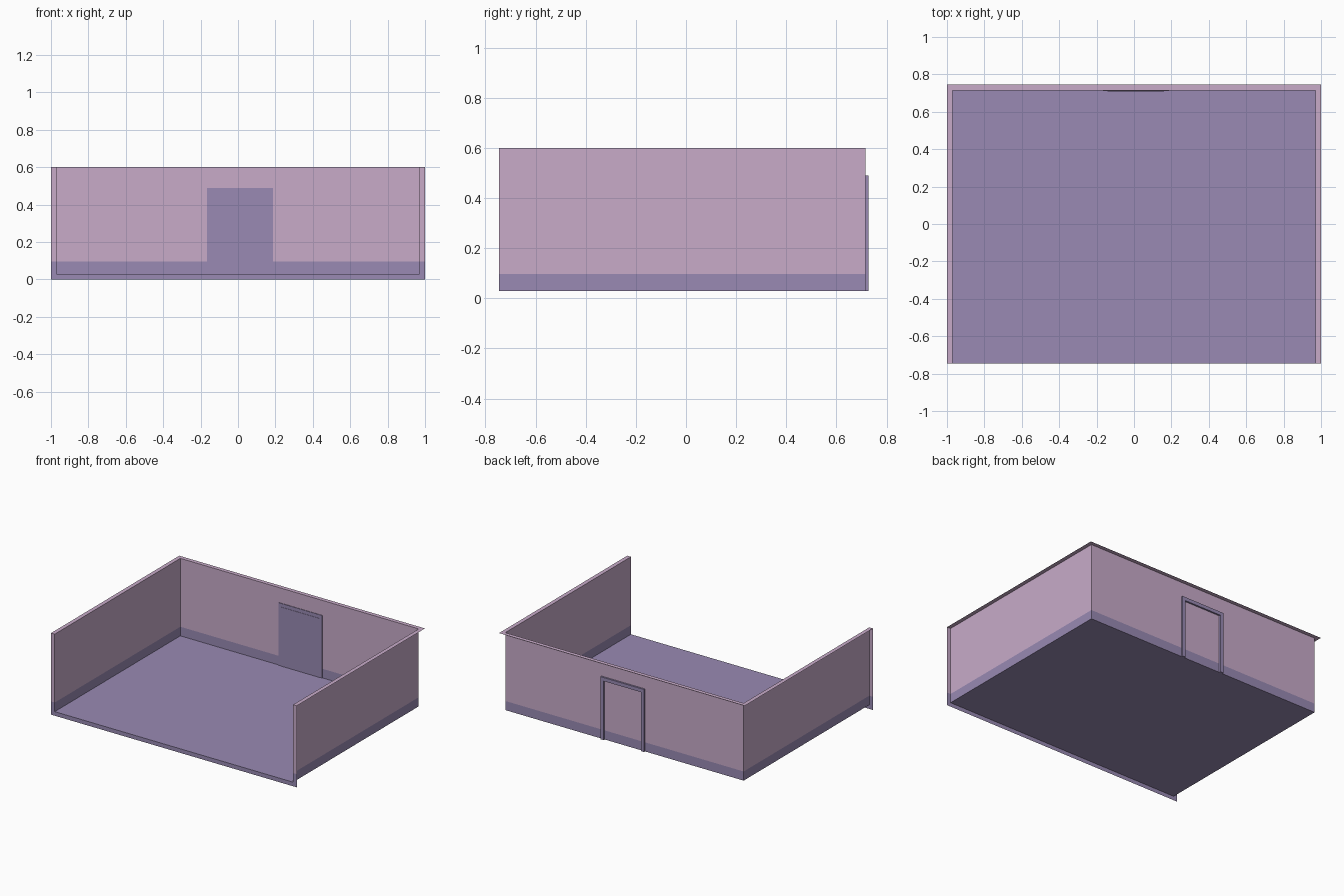
import bpy, bmesh

if "Cube" in bpy.data.objects:
    bpy.data.objects.remove(bpy.data.objects["Cube"])

X, Y, H, T, BASE = 1.0, 0.745, 0.6, 0.03, 0.097   # half sizes, height, shell thickness, skirting height


def material(name, rgb):
    m = bpy.data.materials.new(name)
    m.diffuse_color = (*rgb, 1)
    m.use_nodes = True
    m.node_tree.nodes["Principled BSDF"].inputs["Base Color"].default_value = m.diffuse_color
    return m


PINK = material("wall_pink", (0.578, 0.407, 0.584))
PURPLE = material("floor_purple", (0.319, 0.255, 0.451))


def add_object(name, bm, mats):
    me = bpy.data.meshes.new(name)
    bm.to_mesh(me)
    bm.free()
    for m in mats:
        me.materials.append(m)
    ob = bpy.data.objects.new(name, me)
    bpy.context.collection.objects.link(ob)
    return ob


def quads(name, faces):
    """Open sheets; everything below the skirting height becomes purple."""
    bm = bmesh.new()
    for f in faces:
        bm.faces.new([bm.verts.new(p) for p in f])
    bmesh.ops.remove_doubles(bm, verts=bm.verts[:], dist=1e-5)
    bmesh.ops.bisect_plane(bm, geom=bm.verts[:] + bm.edges[:] + bm.faces[:],
                           plane_co=(0, 0, BASE), plane_no=(0, 0, 1))
    for f in bm.faces:
        f.material_index = 1 if f.calc_center_median().z < BASE else 0
    return add_object(name, bm, [PINK, PURPLE])


def upright(a, b, z0, z1):
    return [(*a, z0), (*b, z0), (*b, z1), (*a, z1)]


def flat(a, b, c, d, z):
    return [(*p, z) for p in (a, b, c, d)]


xi, yi = X - T, Y - T

# three single-sheet walls, facing into the room
quads("walls", [upright((-xi, -Y), (-xi, yi), T, H),
                upright((-xi, yi), (xi, yi), T, H),
                upright((xi, yi), (xi, -Y), T, H)])

# floor
quads("floor", [flat((-xi, -Y), (xi, -Y), (xi, yi), (-xi, yi), T)])

# top rim with mitred corners
quads("wall_top_rim", [flat((-X, -Y), (-xi, -Y), (-xi, yi), (-X, Y), H),
                       flat((-xi, yi), (xi, yi), (X, Y), (-X, Y), H),
                       flat((xi, -Y), (X, -Y), (X, Y), (xi, yi), H)])

# front cut edge: two wall ends and the floor edge
quads("front_edge", [upright((-X, -Y), (-xi, -Y), T, H),
                     upright((xi, -Y), (X, -Y), T, H),
                     upright((-X, -Y), (X, -Y), 0, T)])


# door frame: U profile extruded through the back wall
dl, dr, dt, w = -0.167, 0.187, 0.49, 0.026
profile = [(dl, T), (dl, dt), (dr, dt), (dr, T),
           (dr - w, T), (dr - w, dt - w), (dl + w, dt - w), (dl + w, T)]
bm = bmesh.new()
face = bm.faces.new([bm.verts.new((x, 0.711, z)) for x, z in profile])
ext = bmesh.ops.extrude_face_region(bm, geom=[face], use_keep_orig=True)
bmesh.ops.translate(bm, vec=(0, 0.016, 0),
                    verts=[g for g in ext["geom"] if isinstance(g, bmesh.types.BMVert)])
bmesh.ops.recalc_face_normals(bm, faces=bm.faces[:])
add_object("door_frame", bm, [PURPLE])

# door leaf: thin plate on the room side of the wall
bm = bmesh.new()
bmesh.ops.create_cube(bm, size=1)
for v in bm.verts:
    v.co = (dl + w if v.co.x < 0 else dr - w,
            0.709 if v.co.y < 0 else 0.714,
            T if v.co.z < 0 else dt - w)
add_object("door", bm, [PURPLE])
